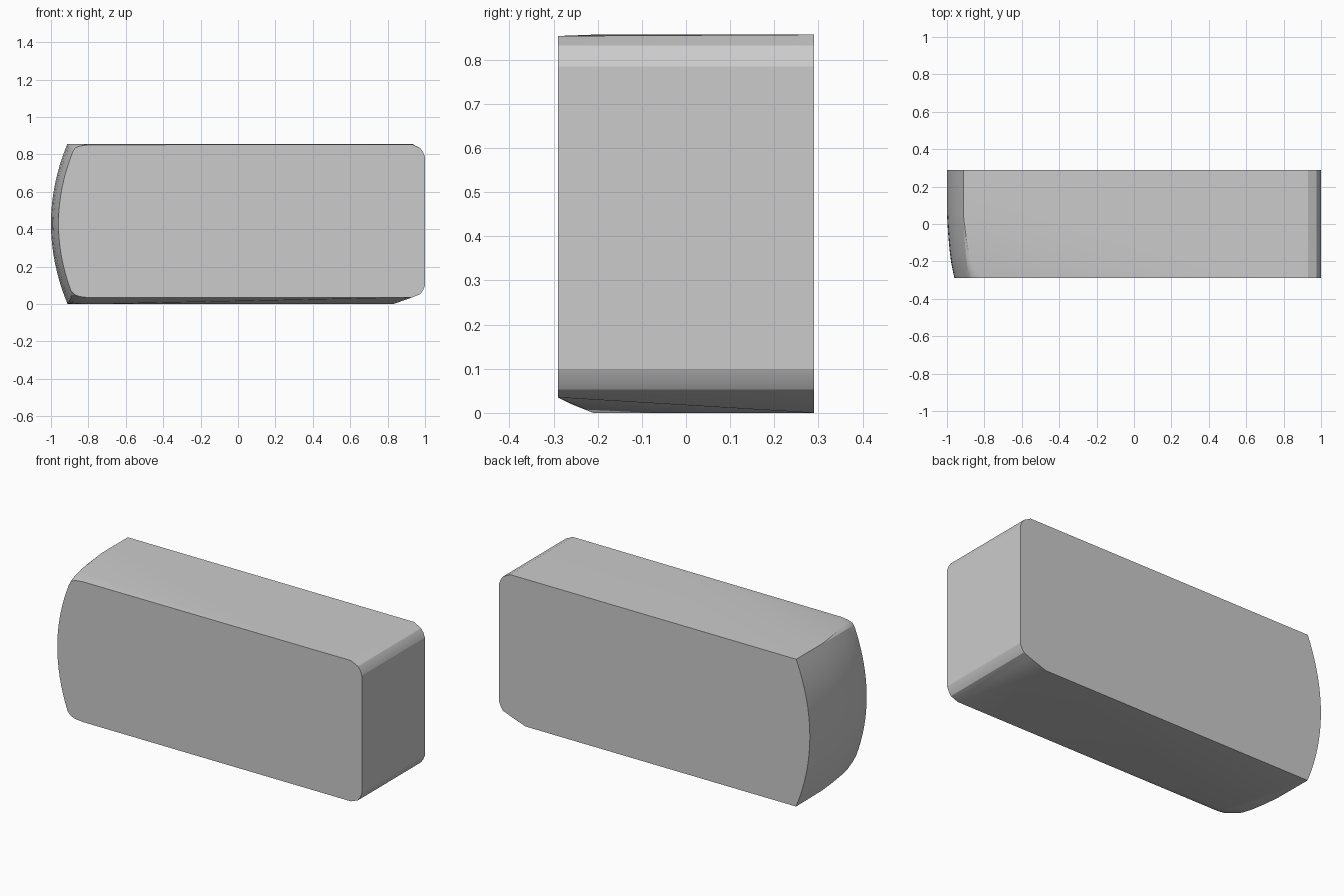
import bpy, bmesh
from math import radians

if "Cube" in bpy.data.objects:
    bpy.data.objects.remove(bpy.data.objects["Cube"])

bm = bmesh.new()
ZM = 0.43


def add(y, pts):
    for x, z in pts:
        bm.verts.new((x, y, z))


def bulge(xm, k, z0, z1, n=16):
    # shallow curved left end, steepest at its middle height
    zs = [z0 + (z1 - z0) * i / n for i in range(n + 1)]
    return [(-xm + k * (z - ZM) ** 2, z) for z in zs]


# right end, rounded on its long edges, the same at front and back
right_end = [(0.93, 0.854), (0.975, 0.833), (0.99, 0.812), (1.0, 0.785),
             (1.0, 0.10), (0.99, 0.075), (0.975, 0.053), (0.93, 0.035)]

# front outline with softened left corners
add(-0.29, right_end + bulge(0.96, 0.52, 0.07, 0.81) +
    [(-0.872, 0.834), (-0.845, 0.845), (-0.80, 0.851),
     (-0.872, 0.05), (-0.845, 0.04), (-0.80, 0.035)])

# back outline with a crisp left end
add(0.29, right_end + [(0.93, 0.857), (0.83, 0.0)] +
    bulge(1.0, 0.48, 0.0, 0.857))

# left end rolls in toward the front: y, reach, curvature, z range, top x, bottom x
for y, xm, k, z0, z1, xt, xb in [
        (-0.26, 0.967, 0.51, 0.045, 0.83, -0.83, -0.80),
        (-0.21, 0.977, 0.50, 0.025, 0.838, -0.87, -0.77),
        (-0.14, 0.986, 0.49, 0.015, 0.845, -0.885, -0.82),
        (-0.05, 0.994, 0.485, 0.008, 0.85, -0.90, -0.85),
        (0.05, 1.0, 0.48, 0.003, 0.857, -0.912, -0.875)]:
    add(y, bulge(xm, k, z0, z1))
    bm.verts.new((xt, y, 0.854 if y < -0.22 else 0.857))
    bm.verts.new((xb, y, 0.02 if y < -0.22 else 0.0))

# wrap the outlines in one convex skin and drop unused points
hull = bmesh.ops.convex_hull(bm, input=bm.verts[:])
bmesh.ops.delete(bm, geom=[v for v in bm.verts if not v.link_faces],
                 context='VERTS')
bmesh.ops.dissolve_limit(bm, angle_limit=radians(0.5),
                         verts=bm.verts[:], edges=bm.edges[:])
bmesh.ops.recalc_face_normals(bm, faces=bm.faces[:])

mesh = bpy.data.meshes.new("rounded_block")
bm.to_mesh(mesh)
bm.free()
block = bpy.data.objects.new("rounded_block", mesh)
bpy.context.collection.objects.link(block)
bpy.context.view_layer.objects.active = block
block.select_set(True)
bpy.ops.object.shade_smooth_by_angle(angle=radians(20))
